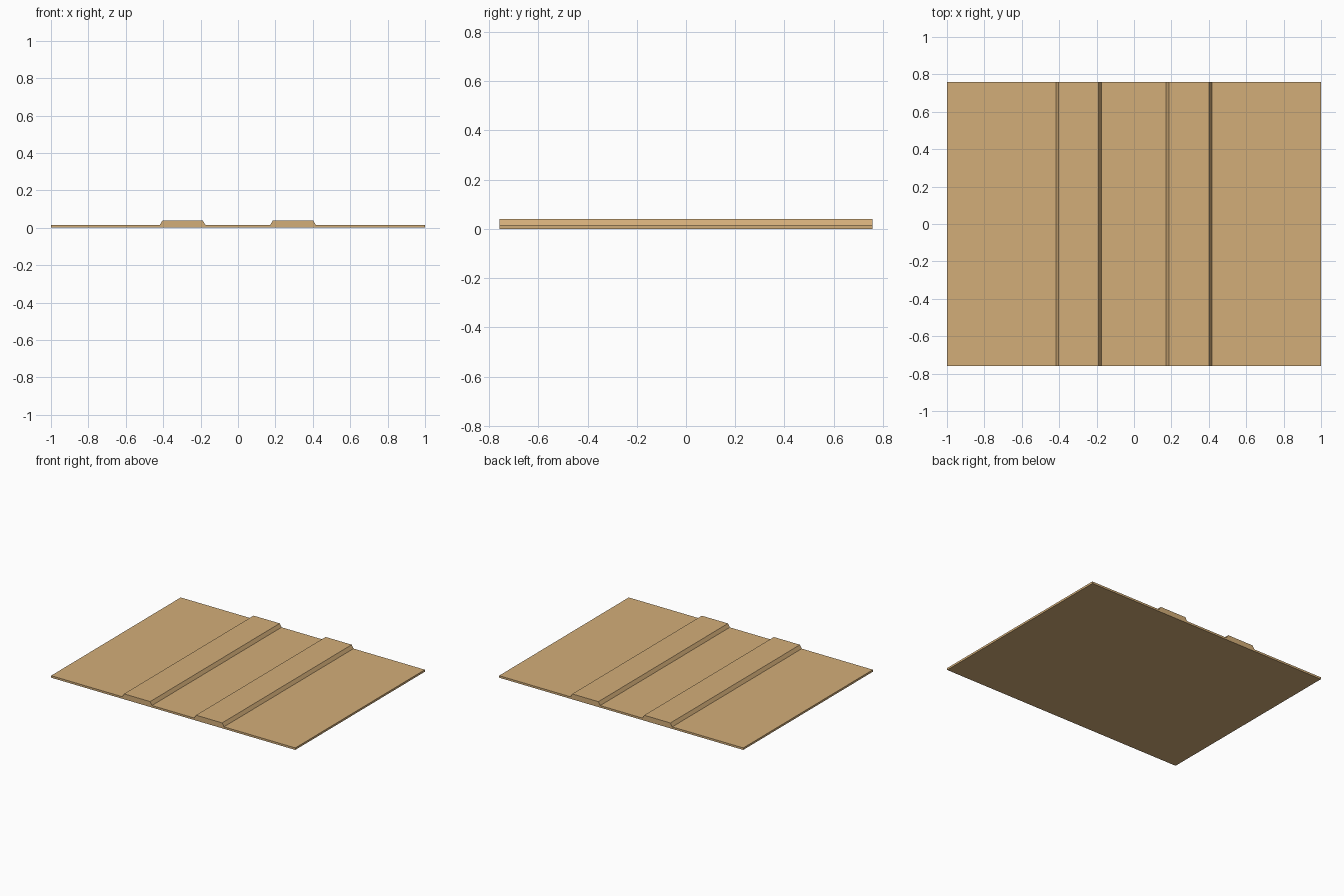
import bpy
import bmesh

if "Cube" in bpy.data.objects:
    bpy.data.objects.remove(bpy.data.objects["Cube"])

HALF_X, HALF_Y = 1.0, 0.758
SHEET_Z, RIB_Z = 0.015, 0.04
RIB_HALF, SLOPE = 0.122, 0.015
RIB_CENTRES = (-0.296, 0.294)

# Cross-section: flat underside, sheet top with two raised trapezoid ribs
profile = [(HALF_X, 0), (-HALF_X, 0)]
profile = profile[::-1] + [(HALF_X, SHEET_Z)]
for c in reversed(RIB_CENTRES):
    profile += [(c + RIB_HALF, SHEET_Z), (c + RIB_HALF - SLOPE, RIB_Z),
                (c - RIB_HALF + SLOPE, RIB_Z), (c - RIB_HALF, SHEET_Z)]
profile.append((-HALF_X, SHEET_Z))

# Extrude the section from front to back
bm = bmesh.new()
section = bm.faces.new([bm.verts.new((x, -HALF_Y, z)) for x, z in profile])
result = bmesh.ops.extrude_face_region(bm, geom=[section], use_keep_orig=True)
verts = [v for v in result["geom"] if isinstance(v, bmesh.types.BMVert)]
bmesh.ops.translate(bm, verts=verts, vec=(0, 2 * HALF_Y, 0))
bmesh.ops.recalc_face_normals(bm, faces=bm.faces)

mesh = bpy.data.meshes.new("ribbed_panel")
bm.to_mesh(mesh)
bm.free()
panel = bpy.data.objects.new("ribbed_panel", mesh)
bpy.context.collection.objects.link(panel)

# Tan finish
tan = bpy.data.materials.new("tan")
tan.diffuse_color = (0.65, 0.42, 0.19, 1)
tan.use_nodes = True
tan.node_tree.nodes["Principled BSDF"].inputs["Base Color"].default_value = tan.diffuse_color
mesh.materials.append(tan)
